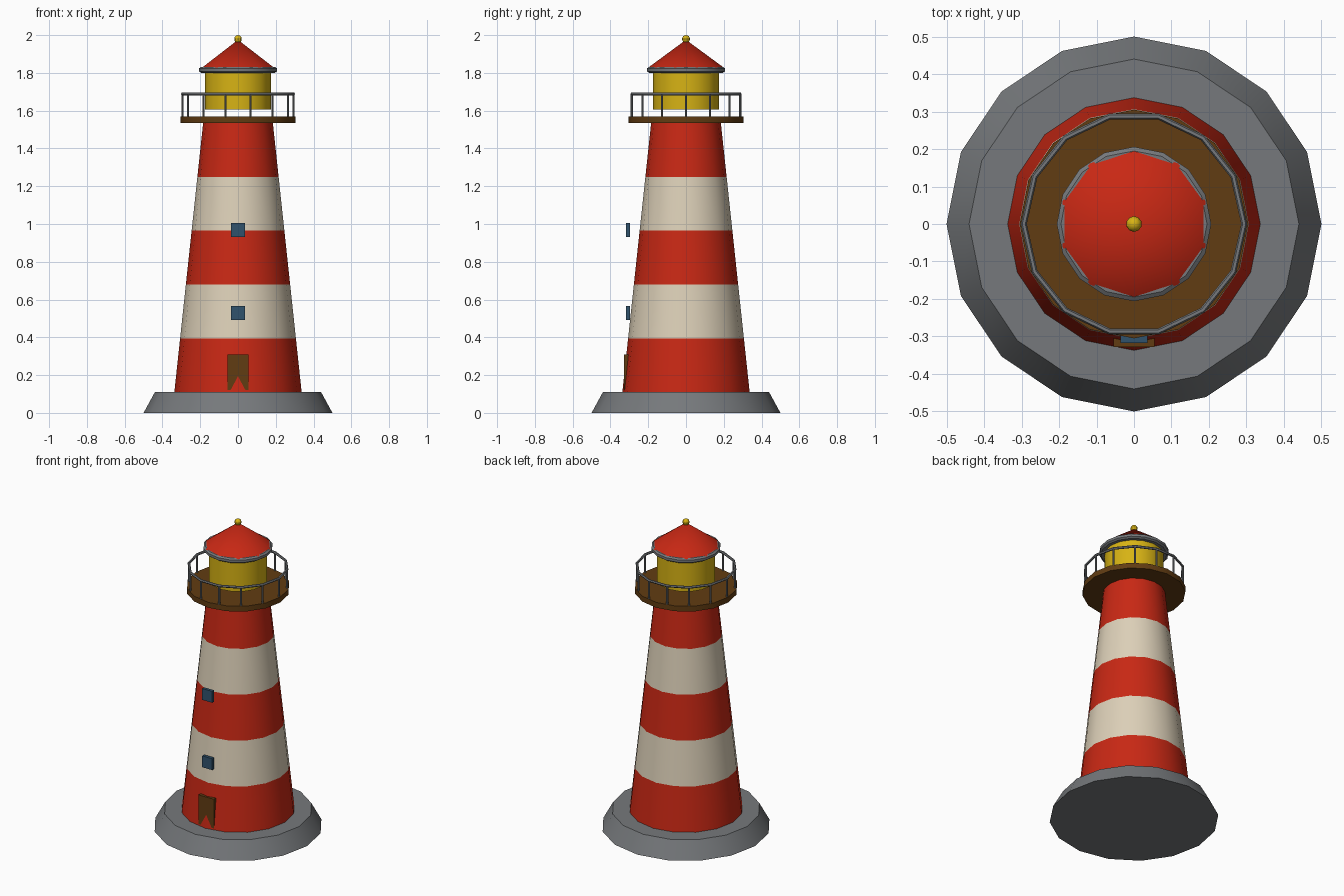
import bpy, bmesh, math

if "Cube" in bpy.data.objects:
    bpy.data.objects.remove(bpy.data.objects["Cube"])


def material(name, rgb):
    m = bpy.data.materials.new(name)
    m.diffuse_color = (*rgb, 1)
    m.use_nodes = True
    m.node_tree.nodes["Principled BSDF"].inputs["Base Color"].default_value = m.diffuse_color
    return m


RED = material("red", (0.58, 0.021, 0.007))
CREAM = material("cream", (0.72, 0.63, 0.48))
GREY = material("grey", (0.18, 0.19, 0.20))
BROWN = material("brown", (0.12, 0.045, 0.006))
YELLOW = material("yellow", (0.68, 0.45, 0.007))
BLUE = material("blue", (0.03, 0.085, 0.15))


def finish(name, bm, mat, smooth=True):
    bmesh.ops.recalc_face_normals(bm, faces=bm.faces)
    me = bpy.data.meshes.new(name)
    bm.to_mesh(me)
    bm.free()
    me.materials.append(mat)
    ob = bpy.data.objects.new(name, me)
    bpy.context.collection.objects.link(ob)
    if smooth:
        bpy.ops.object.select_all(action='DESELECT')
        ob.select_set(True)
        bpy.context.view_layer.objects.active = ob
        bpy.ops.object.shade_smooth_by_angle(angle=math.radians(30))
    return ob


def lathe(name, profile, mat, sides=16, closed=False):
    """Revolve (radius, z) points, first vertex towards +y; cap ends unless closed."""
    bm = bmesh.new()
    rings = []
    for r, z in profile:
        if r == 0:
            rings.append([bm.verts.new((0, 0, z))] * sides)
            continue
        ang = [2 * math.pi * i / sides for i in range(sides)]
        rings.append([bm.verts.new((r * math.sin(a), r * math.cos(a), z)) for a in ang])
    pairs = list(zip(rings, rings[1:]))
    if closed:
        pairs.append((rings[-1], rings[0]))
    for a, b in pairs:
        for i in range(sides):
            j = (i + 1) % sides
            bm.faces.new(list(dict.fromkeys((a[i], a[j], b[j], b[i]))))
    if not closed:
        for ring in (rings[0], rings[-1]):
            if ring[0] is not ring[1]:
                bm.faces.new(ring)
    return finish(name, bm, mat)


def box(name, lo, hi, mat):
    bm = bmesh.new()
    bmesh.ops.create_cube(bm, size=1)
    for v in bm.verts:
        v.co = [(a + b) / 2 + c * (b - a) for a, b, c in zip(lo, hi, v.co)]
    return finish(name, bm, mat, False)


# stone base
lathe("base", [(0.5, 0), (0.44, 0.11)], GREY)

# tapering tower in five striped bands
for i in range(5):
    z0, r0 = 0.11 + 0.285 * i, 0.337 - 0.0305 * i
    lathe(f"tower_band_{i + 1}", [(r0, z0), (r0 - 0.0305, z0 + 0.285)], CREAM if i % 2 else RED)

# gallery floor
lathe("gallery_floor", [(0.305, 1.535), (0.305, 1.57)], BROWN)

# railing: ring and posts
POSTS, RAIL_R, RAIL_Z = 14, 0.294, 1.688
section = [(RAIL_R + 0.008 * math.cos(math.pi * k / 3), RAIL_Z + 0.008 * math.sin(math.pi * k / 3))
           for k in range(6)]
rail = lathe("gallery_rail", section, GREY, POSTS, closed=True)
rail.rotation_euler.z = math.pi / 2
for k in range(POSTS):
    a = 2 * math.pi * k / POSTS
    post = lathe(f"rail_post_{k + 1}", [(0.006, 1.565), (0.006, RAIL_Z)], GREY, 6)
    post.location = (RAIL_R * math.cos(a), RAIL_R * math.sin(a), 0)

# lantern room, eave, roof and finial
lathe("lantern", [(0.175, 1.605), (0.175, 1.802)], YELLOW)
lathe("roof_eave", [(0.195, 1.8), (0.206, 1.808), (0.206, 1.824), (0.195, 1.832)], GREY)
lathe("roof", [(0.2, 1.828), (0, 1.975)], RED, 10)
finial = [(0.021 * math.sin(math.pi * k / 8), 1.979 - 0.021 * math.cos(math.pi * k / 8)) for k in range(1, 8)]
lathe("finial", [(0, 1.958)] + finial + [(0, 2.0)], YELLOW, 10)

# door and windows on the front
box("door", (-0.055, -0.328, 0.12), (0.055, -0.298, 0.31), BROWN)
for n, z in enumerate((0.528, 0.967)):
    box(f"window_{n + 1}", (-0.036, -0.317, z - 0.037), (0.036, -0.297, z + 0.037), BLUE)
